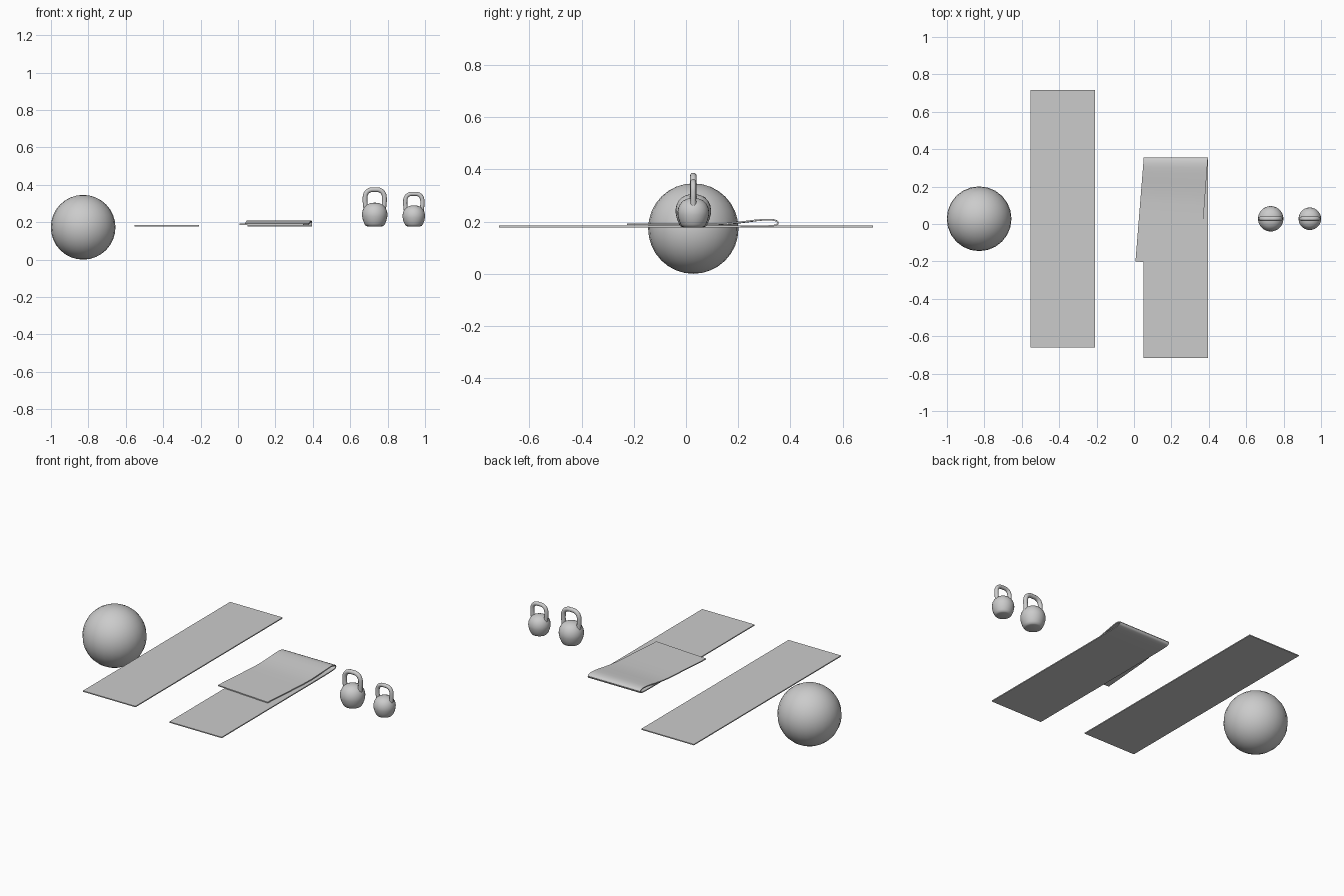
import bpy, bmesh, math
from mathutils import Vector

if "Cube" in bpy.data.objects:
    bpy.data.objects.remove(bpy.data.objects["Cube"])

FLOOR = 0.178   # level the mats and weights rest on
MID_Y = 0.028   # line of the ball and weights


def activate(ob):
    bpy.ops.object.select_all(action='DESELECT')
    ob.select_set(True)
    bpy.context.view_layer.objects.active = ob


def smooth(ob, angle=40):
    activate(ob)
    bpy.ops.object.shade_smooth_by_angle(angle=math.radians(angle))


def mesh_object(name, bm):
    bmesh.ops.recalc_face_normals(bm, faces=bm.faces)
    me = bpy.data.meshes.new(name)
    bm.to_mesh(me)
    bm.free()
    ob = bpy.data.objects.new(name, me)
    bpy.context.collection.objects.link(ob)
    return ob


def sheet(name, rows, thickness=0.006):
    """Skin left/right point pairs into a strip and thicken it."""
    bm = bmesh.new()
    pairs = [(bm.verts.new(a), bm.verts.new(b)) for a, b in rows]
    for (a, b), (c, d) in zip(pairs, pairs[1:]):
        bm.faces.new((a, b, d, c))
    ob = mesh_object(name, bm)
    mod = ob.modifiers.new("thickness", 'SOLIDIFY')
    mod.thickness = thickness
    mod.offset = 0
    activate(ob)
    bpy.ops.object.modifier_apply(modifier=mod.name)
    smooth(ob)
    return ob


# Exercise ball
bpy.ops.mesh.primitive_uv_sphere_add(segments=24, ring_count=16, radius=0.173,
                                     location=(-0.828, MID_Y, 0.173))
ball = bpy.context.object
ball.name = "exercise_ball"
smooth(ball, 60)

# Flat mat
zm = FLOOR + 0.003
sheet("flat_mat", [((-0.553, y, zm), (-0.209, y, zm)) for y in (-0.66, 0.716)])

# Folded mat: lower layer, rounded fold, then upper layer turned a few degrees
XL, XR = 0.052, 0.395
profile = [(-0.716, 0.181), (0.20, 0.181), (0.28, 0.1815), (0.325, 0.183),
           (0.345, 0.186), (0.351, 0.191), (0.352, 0.196), (0.349, 0.201),
           (0.341, 0.2045), (0.325, 0.2075), (0.305, 0.2075), (0.27, 0.204),
           (0.22, 0.1975), (0.17, 0.192), (0.12, 0.1895), (0.05, 0.189), (-0.20, 0.189)]
slope = 0.08
rows = []
for i, (y, z) in enumerate(profile):
    if i < 7:
        rows.append(((XL, y, z), (XR, y, z)))
    else:
        t = min(1, (0.352 - y) / 0.3)
        dx = -slope * (0.352 - y)
        rows.append(((XL + dx, y, z), (XR + dx, y - 0.025 * t, z)))
sheet("folded_mat", rows)


# Kettlebells: lathed body plus bent-bar handle, floor at local z = 0
def kettlebell(label, x, s):
    prof = [(0, 0), (0.040, 0), (0.048, 0.003), (0.055, 0.013), (0.063, 0.033),
            (0.0675, 0.053), (0.068, 0.067), (0.065, 0.084), (0.057, 0.101),
            (0.044, 0.115), (0.024, 0.124), (0, 0.127)]
    bm = bmesh.new()
    vs = [bm.verts.new((r, 0, z)) for r, z in prof]
    es = [bm.edges.new(p) for p in zip(vs, vs[1:])]
    bmesh.ops.spin(bm, geom=vs + es, axis=(0, 0, 1), cent=(0, 0, 0),
                   angle=math.tau, steps=28)
    bmesh.ops.remove_doubles(bm, verts=bm.verts, dist=1e-5)
    body = mesh_object(label + "_kettlebell_body", bm)

    half = [(-0.045, 0.085), (-0.050, 0.115), (-0.052, 0.145),
            (-0.047, 0.175), (-0.030, 0.192)]
    path = half + [(0, 0.196)] + [(-a, z) for a, z in reversed(half)]
    cu = bpy.data.curves.new(label + "_kettlebell_handle", 'CURVE')
    cu.dimensions = '3D'
    cu.bevel_depth = 0.013
    cu.bevel_resolution = 4
    cu.resolution_u = 4
    cu.use_fill_caps = True
    sp = cu.splines.new('BEZIER')
    sp.bezier_points.add(len(path) - 1)
    for p, (a, z) in zip(sp.bezier_points, path):
        p.co = Vector((a, 0, z))
        p.handle_left_type = p.handle_right_type = 'AUTO'
        p.radius = 1.1 if z < 0.1 else 0.97
    handle = bpy.data.objects.new(cu.name, cu)
    bpy.context.collection.objects.link(handle)
    activate(handle)
    bpy.ops.object.convert(target='MESH')
    handle = bpy.context.object
    for ob in (body, handle):
        smooth(ob)
        ob.location = (x, MID_Y, FLOOR)
        ob.scale = (s, s, s)


kettlebell("large", 0.731, 1.0)
kettlebell("small", 0.940, 0.885)
